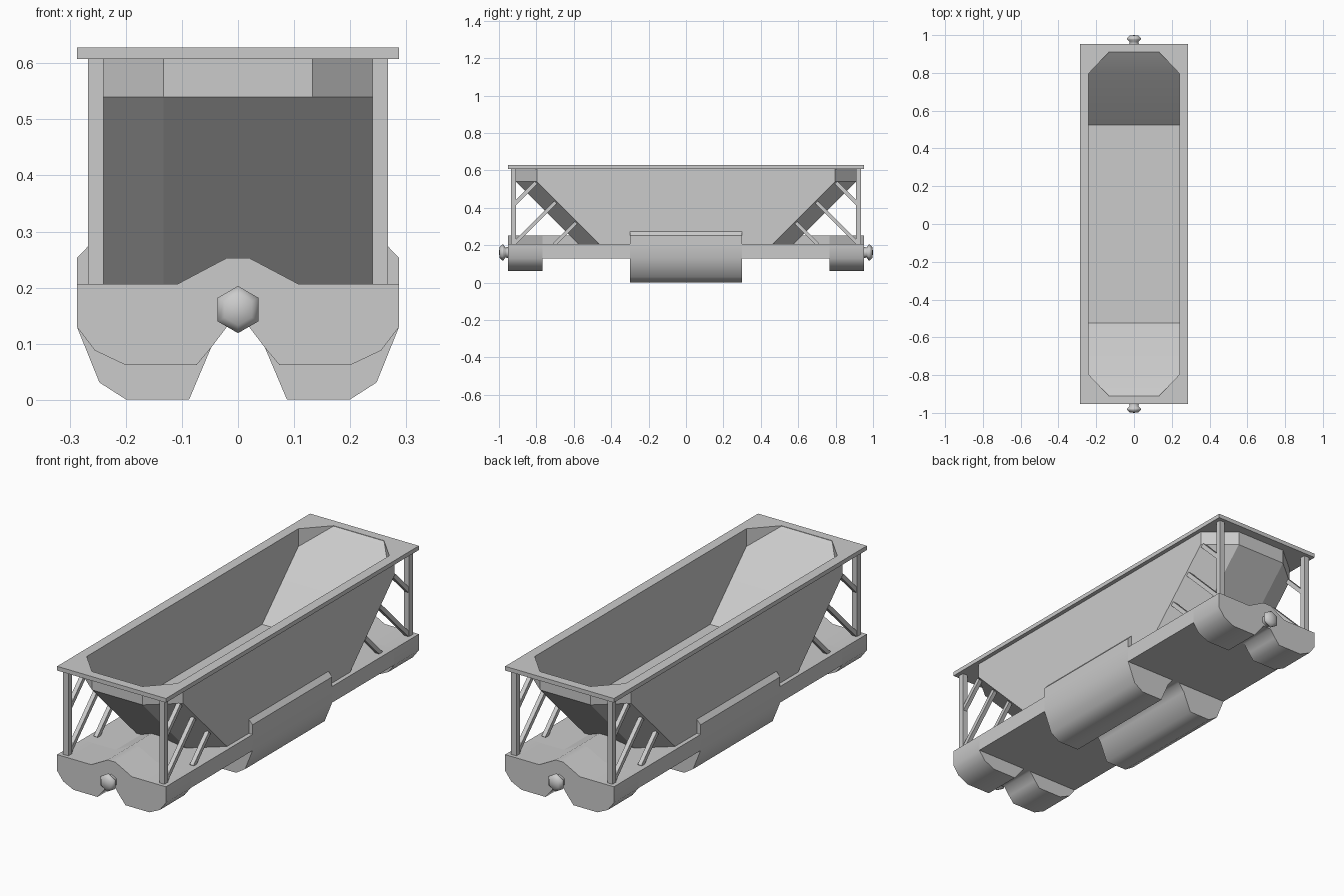
import bpy, bmesh, math
from mathutils import Vector

if "Cube" in bpy.data.objects:
    bpy.data.objects.remove(bpy.data.objects["Cube"])


def mesh_object(name, verts, faces, smooth=None):
    me = bpy.data.meshes.new(name)
    me.from_pydata(verts, [], faces)
    bm = bmesh.new()
    bm.from_mesh(me)
    bmesh.ops.recalc_face_normals(bm, faces=bm.faces)
    bm.to_mesh(me)
    bm.free()
    ob = bpy.data.objects.new(name, me)
    bpy.context.collection.objects.link(ob)
    if smooth:
        bpy.ops.object.select_all(action='DESELECT')
        ob.select_set(True)
        bpy.context.view_layer.objects.active = ob
        bpy.ops.object.shade_smooth_by_angle(angle=math.radians(smooth))
    return ob


def extrude_xz(name, profile, y0, y1, smooth=None):
    """Extrude an (x, z) outline along y."""
    n = len(profile)
    verts = [(x, y, z) for y in (y0, y1) for x, z in profile]
    faces = [tuple(range(n)), tuple(range(n, 2 * n))]
    faces += [(i, (i + 1) % n, n + (i + 1) % n, n + i) for i in range(n)]
    return mesh_object(name, verts, faces, smooth)


def bar(name, a, b, size):
    """Square bar between two points in a y-z plane."""
    a, b = Vector(a), Vector(b)
    d = (b - a).normalized()
    u = Vector((1, 0, 0)) * size / 2
    v = d.cross(Vector((1, 0, 0))) * size / 2
    verts = [p + s for p in (a, b) for s in (u + v, u - v, -u - v, -u + v)]
    faces = [(0, 1, 2, 3), (4, 5, 6, 7)]
    faces += [(i, (i + 1) % 4, 4 + (i + 1) % 4, 4 + i) for i in range(4)]
    return mesh_object(name, verts, faces)


def octagon(w, cw, y_end, y_corner, z):
    q = [(w, y_corner), (cw, y_end), (-cw, y_end), (-w, y_corner)]
    return [(x, y, z) for x, y in q + [(-x, -y) for x, y in q]]


# Hopper plan: outer half width, inner half width, corner width, end and corner y
WO, W, CW, YE, YC = 0.267, 0.24, 0.133, 0.91, 0.797

# Chassis: ridged deck in sections, with rounded housings in the middle and at the ends
deck_top = [(.02, .253), (.107, .207), (.287, .207)]
plain = [(.287, .13)]
middle = [(.287, .13), (.247, .031), (.2, .001), (.087, .001), (.048, .093), (.02, .13)]
end = [(.287, .13), (.255, .088), (.2, .062), (.074, .062), (.048, .093), (.02, .13)]
for name, lower, y0, y1 in (("chassis_front", end, -.953, -.767),
                            ("chassis_link_front", plain, -.767, -.3),
                            ("chassis_middle", middle, -.3, .3),
                            ("chassis_link_back", plain, .3, .767),
                            ("chassis_back", end, .767, .953)):
    half = deck_top + lower
    extrude_xz(name, half + [(-x, z) for x, z in reversed(half)], y0, y1,
               25 if lower is plain else 70)

# Side ledges above the middle housing
for s, side in ((-1, "left"), (1, "right")):
    ledge = [(.26, .207), (.287, .207), (.287, .253), (.264, .277), (.26, .277)]
    extrude_xz(f"side_ledge_{side}", [(s * x, z) for x, z in ledge], -.3, .3)

# Hopper outside: upright upper band and 45 degree ends
rings = [octagon(WO, CW, YE, YC, .61), octagon(WO, CW, YE, YC, .54),
         octagon(WO, CW, YE - .333, YC - .333, .207)]
faces = [(r * 8 + i, r * 8 + (i + 1) % 8, r * 8 + 8 + (i + 1) % 8, r * 8 + 8 + i)
         for r in range(2) for i in range(8)]
mesh_object("hopper_shell", sum(rings, []), faces)

# Hopper inside: sloping end plates, flat floor, side walls and corner pieces
FY, FZ, ZC, RZ = .525, .276, .543, .626
plates = []
for s in (1, -1):
    plates += [(W, s * FY, FZ), (W, s * YC, ZC), (CW, s * YE, RZ),
               (-CW, s * YE, RZ), (-W, s * YC, ZC), (-W, s * FY, FZ)]
plates += [(x, y, RZ) for x in (W, -W) for y in (YC, -YC)]
mesh_object("hopper_lining", plates,
            [(0, 1, 4, 5), (1, 2, 3, 4), (6, 7, 10, 11), (7, 8, 9, 10), (0, 5, 11, 6),
             (0, 1, 12, 13, 7, 6), (5, 4, 14, 15, 10, 11),
             (1, 2, 12), (4, 3, 14), (7, 8, 13), (10, 9, 15)], 20)

# Rim: flat rectangular frame around the octagonal opening
verts, faces = [], []
for z in (.608, .628):
    verts += octagon(W, CW, YE, YC, z)
    verts += [(x, y, z) for x, y in ((.287, .953), (-.287, .953), (-.287, -.953), (.287, -.953))]
for k in (0, 12):
    for c in range(4):
        a, b = k + 2 * c, k + 2 * c + 1
        faces.append((a, b, k + 8 + c))
        faces.append((b, k + (2 * c + 2) % 8, k + 8 + (c + 1) % 4, k + 8 + c))
faces = []
# outer corner c sits beside octagon corners 2c and 2c+1 after the reorder below
order = [0, 1, 2, 3, 4, 5, 6, 7]
for k in (0, 12):
    for c in range(4):
        a, b, n = (k + order[(2 * c + j) % 8] for j in range(3))
        faces += [(a, b, k + 8 + c), (b, n, k + 8 + (c + 1) % 4, k + 8 + c)]
faces += [(i, (i + 1) % 8, 12 + (i + 1) % 8, 12 + i) for i in range(8)]
faces += [(8 + i, 8 + (i + 1) % 4, 20 + (i + 1) % 4, 20 + i) for i in range(4)]
mesh_object("rim", verts, faces)

# Corner posts and diagonal braces
braces = [((.92, .418), (.803, .535)), ((.92, .207), (.698, .429)), ((.705, .203), (.588, .32))]
for sx in (-1, 1):
    for sy in (-1, 1):
        x = sx * .2535
        bar("corner_post", (x, sy * .922, .2), (x, sy * .922, .61), .027)
        for (y0, z0), (y1, z1) in braces:
            bar("diagonal_brace", (x, sy * y0, z0), (x, sy * y1, z1), .02)

# Six-sided mushroom buffers at both ends
prof = [(.03, .95), (.027, .966), (.042, .976), (.042, .984), (.028, .997)]
for s, e in ((-1, "front"), (1, "back")):
    verts = [(r * math.sin(i * math.pi / 3), s * y, .161 + r * math.cos(i * math.pi / 3))
             for r, y in prof for i in range(6)] + [(0, s, .161)]
    faces = [(k * 6 + i, k * 6 + (i + 1) % 6, k * 6 + 6 + (i + 1) % 6, k * 6 + 6 + i)
             for k in range(len(prof) - 1) for i in range(6)]
    faces += [(24 + i, 24 + (i + 1) % 6, 30) for i in range(6)]
    faces.append(tuple(range(6)))
    mesh_object(f"buffer_{e}", verts, faces, 65)
